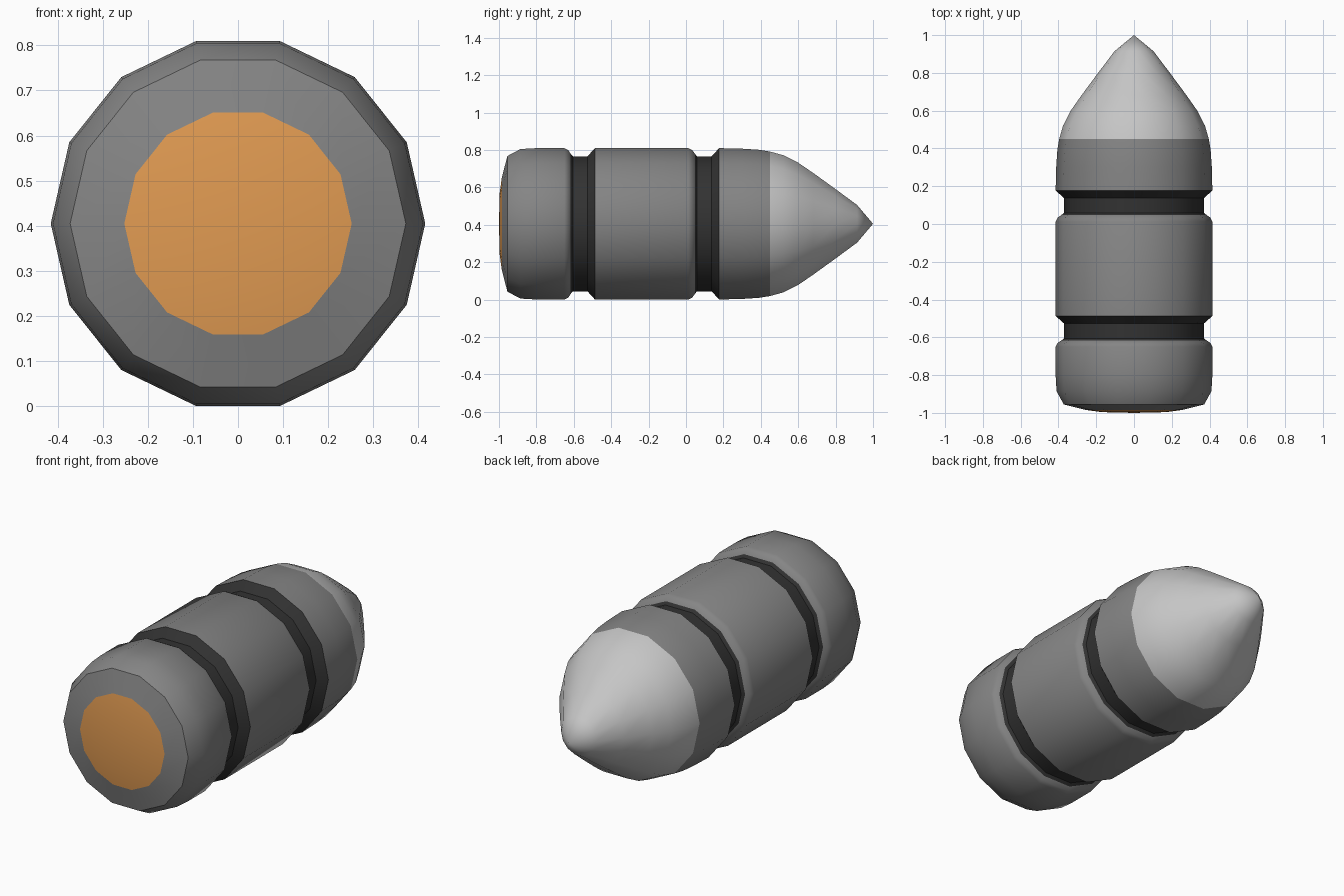
import bpy, bmesh, math

if "Cube" in bpy.data.objects:
    bpy.data.objects.remove(bpy.data.objects["Cube"])

SIDES = 14
CZ = 0.405  # height of the long axis


def material(name, rgb):
    m = bpy.data.materials.new(name)
    m.diffuse_color = (*rgb, 1)
    m.use_nodes = True
    m.node_tree.nodes["Principled BSDF"].inputs["Base Color"].default_value = m.diffuse_color
    return m


casing_grey = material("casing grey", (0.235, 0.235, 0.235))
groove_black = material("groove black", (0.032, 0.032, 0.032))
tip_silver = material("tip silver", (0.56, 0.56, 0.56))
cap_orange = material("cap orange", (0.76, 0.33, 0.085))


def lathe(name, profile, mat):
    """Revolve (y, radius) points around the y axis; radius 0 makes a pole."""
    bm = bmesh.new()
    rings = []
    for y, r in profile:
        if r == 0:
            rings.append([bm.verts.new((0, y, CZ))] * SIDES)
        else:
            rings.append([bm.verts.new((r * math.cos(2 * math.pi * k / SIDES), y,
                                        CZ + r * math.sin(2 * math.pi * k / SIDES)))
                          for k in range(SIDES)])
    for a, b in zip(rings, rings[1:]):
        for k in range(SIDES):
            n = (k + 1) % SIDES
            quad = [a[k], b[k], b[n], a[n]]
            bm.faces.new(list(dict.fromkeys(quad)))
    bm.normal_update()
    # profiles run towards +y, so side faces must point away from the axis
    for f in bm.faces:
        c = f.calc_center_median()
        if abs(f.normal.y) < 0.9:
            flip = f.normal.x * c.x + f.normal.z * (c.z - CZ) < 0
        else:
            flip = f.normal.y * c.y < 0
        if flip:
            f.normal_flip()
    me = bpy.data.meshes.new(name)
    bm.to_mesh(me)
    bm.free()
    me.materials.append(mat)
    ob = bpy.data.objects.new(name, me)
    bpy.context.collection.objects.link(ob)
    bpy.ops.object.select_all(action='DESELECT')
    ob.select_set(True)
    bpy.context.view_layer.objects.active = ob
    bpy.ops.object.shade_smooth_by_angle(angle=math.radians(40))
    return ob


# Slightly domed orange cap in the base
lathe("primer_cap", [(-1.0, 0), (-0.996, 0.17), (-0.985, 0.252)], cap_orange)

# Rounded rear casing
lathe("rear_casing", [(-0.985, 0.252), (-0.955, 0.372), (-0.885, 0.41), (-0.80, 0.415),
                      (-0.65, 0.415), (-0.63, 0.405), (-0.617, 0.385)], casing_grey)

# Middle casing between the grooves
lathe("middle_casing", [(-0.487, 0.415), (0.012, 0.415), (0.033, 0.405), (0.047, 0.385)],
      casing_grey)

# Two dark grooves
for name, y in (("rear_groove", -0.617), ("front_groove", 0.047)):
    lathe(name, [(y, 0.385), (y + 0.012, 0.37), (y + 0.09, 0.37), (y + 0.13, 0.415)],
          groove_black)

# Front casing
lathe("front_casing", [(0.177, 0.415), (0.30, 0.412), (0.39, 0.406), (0.45, 0.396)],
      casing_grey)

# Pointed silver nose
lathe("nose_tip", [(0.45, 0.396), (0.52, 0.376), (0.60, 0.335), (0.68, 0.279),
                   (0.80, 0.19), (0.915, 0.103), (1.0, 0)], tip_silver)
